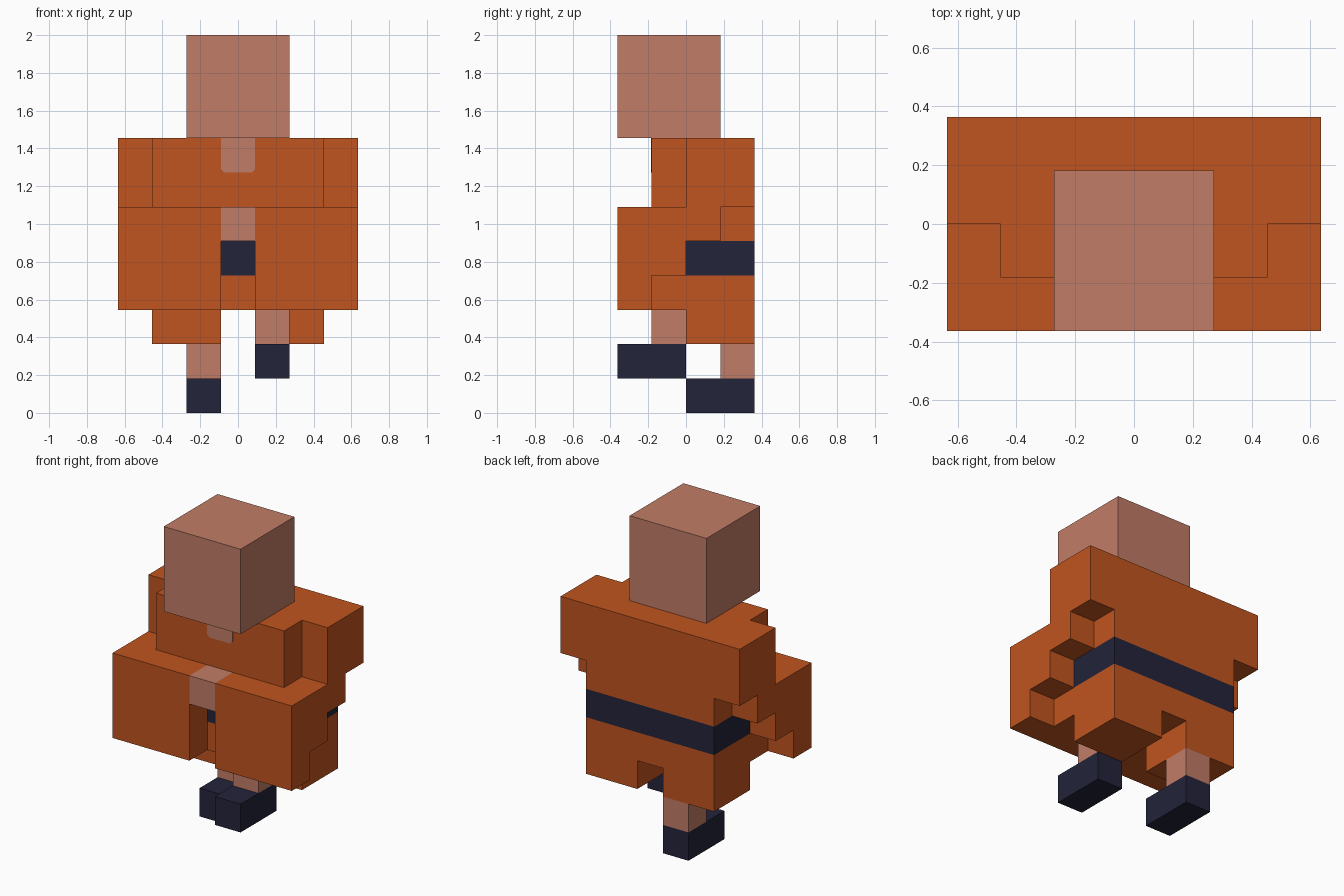
import bpy
import bmesh
import math
from mathutils import Vector

cube = bpy.data.objects.get("Cube")
if cube:
    bpy.data.objects.remove(cube, do_unlink=True)

UNIT = 2 / 11                      # one block
WIDE, DEEP = 7, 4                  # whole figure in blocks


def material(name, rgb):
    mat = bpy.data.materials.new(name)
    mat.use_nodes = True
    mat.diffuse_color = (*rgb, 1)
    mat.node_tree.nodes["Principled BSDF"].inputs["Base Color"].default_value = (*rgb, 1)
    return mat


ORANGE = material("robe orange", (0.53, 0.09, 0.014))
SKIN = material("skin", (0.535, 0.202, 0.133))
NAVY = material("dark navy", (0.017, 0.017, 0.043))


def place(x, y, z):
    """Block coordinates to centred world coordinates."""
    return Vector((x - WIDE / 2, y - DEEP / 2, z)) * UNIT


def finish(name, bm, mat):
    bmesh.ops.recalc_face_normals(bm, faces=bm.faces)
    mesh = bpy.data.meshes.new(name)
    bm.to_mesh(mesh)
    bm.free()
    mesh.materials.append(mat)
    obj = bpy.data.objects.new(name, mesh)
    bpy.context.collection.objects.link(obj)
    return obj


def mirrored(boxes):
    return boxes + [((WIDE - x[1], WIDE - x[0]), y, z) for x, y, z in boxes]


def blocks(name, mat, boxes):
    """One clean shell around a union of block-aligned boxes."""
    cells = {(i, j, k) for x, y, z in boxes
             for i in range(*x) for j in range(*y) for k in range(*z)}
    bm = bmesh.new()
    for cell in cells:
        for axis in range(3):
            for side in (0, 1):
                near = list(cell)
                near[axis] += 2 * side - 1
                if tuple(near) in cells:
                    continue
                loop = []
                for a, b in ((0, 0), (1, 0), (1, 1), (0, 1)):
                    p = list(cell)
                    p[axis] += side
                    p[(axis + 1) % 3] += a
                    p[(axis + 2) % 3] += b
                    loop.append(bm.verts.new(place(*p)))
                bm.faces.new(loop if side else loop[::-1])
    bmesh.ops.remove_doubles(bm, verts=bm.verts, dist=UNIT / 100)
    bmesh.ops.dissolve_limit(bm, angle_limit=math.radians(1),
                             verts=bm.verts, edges=bm.edges)
    return finish(name, bm, mat)


# Head
blocks("head", SKIN, [((2, 5), (0, 3), (8, 11))])

# Coat: shoulders, chest and upper body, with stepped hanging sleeves
sleeves = mirrored([
    ((0, 1), (0, 3), (5, 6)),
    ((0, 1), (0, 2), (4, 5)),
    ((0, 3), (0, 1), (3, 6)),
])
blocks("coat", ORANGE, [
    ((0, 7), (2, 4), (6, 8)),
    ((1, 6), (1, 2), (6, 8)),
    ((1, 6), (1, 4), (5, 6)),
] + sleeves)

# Clasped hands between the sleeves
blocks("hands", SKIN, [((3, 4), (0, 1), (5, 6))])

# Belt and split skirt
blocks("belt", NAVY, [((1, 6), (1, 4), (4, 5))])
blocks("skirt", ORANGE, [((1, 6), (1, 4), (3, 4))]
       + mirrored([((1, 3), (2, 4), (2, 3))]))

# Striding legs and shoes
blocks("left_leg", SKIN, [((4, 5), (1, 2), (2, 3))])
blocks("left_shoe", NAVY, [((4, 5), (0, 2), (1, 2))])
blocks("right_leg", SKIN, [((2, 3), (3, 4), (1, 2))])
blocks("right_shoe", NAVY, [((2, 3), (2, 4), (0, 1))])

# Open collar: thin plate with clipped lower corners
bm = bmesh.new()
clip = 0.1
outline = [(3, 8), (3, 7 + clip), (3 + clip, 7), (4 - clip, 7), (4, 7 + clip), (4, 8)]
plate = bm.faces.new([bm.verts.new(place(x, 1, z)) for x, z in outline])
extruded = bmesh.ops.extrude_face_region(bm, geom=[plate])
front = [v for v in extruded["geom"] if isinstance(v, bmesh.types.BMVert)]
bmesh.ops.translate(bm, verts=front, vec=(0, -0.003, 0))
finish("collar_opening", bm, SKIN)
